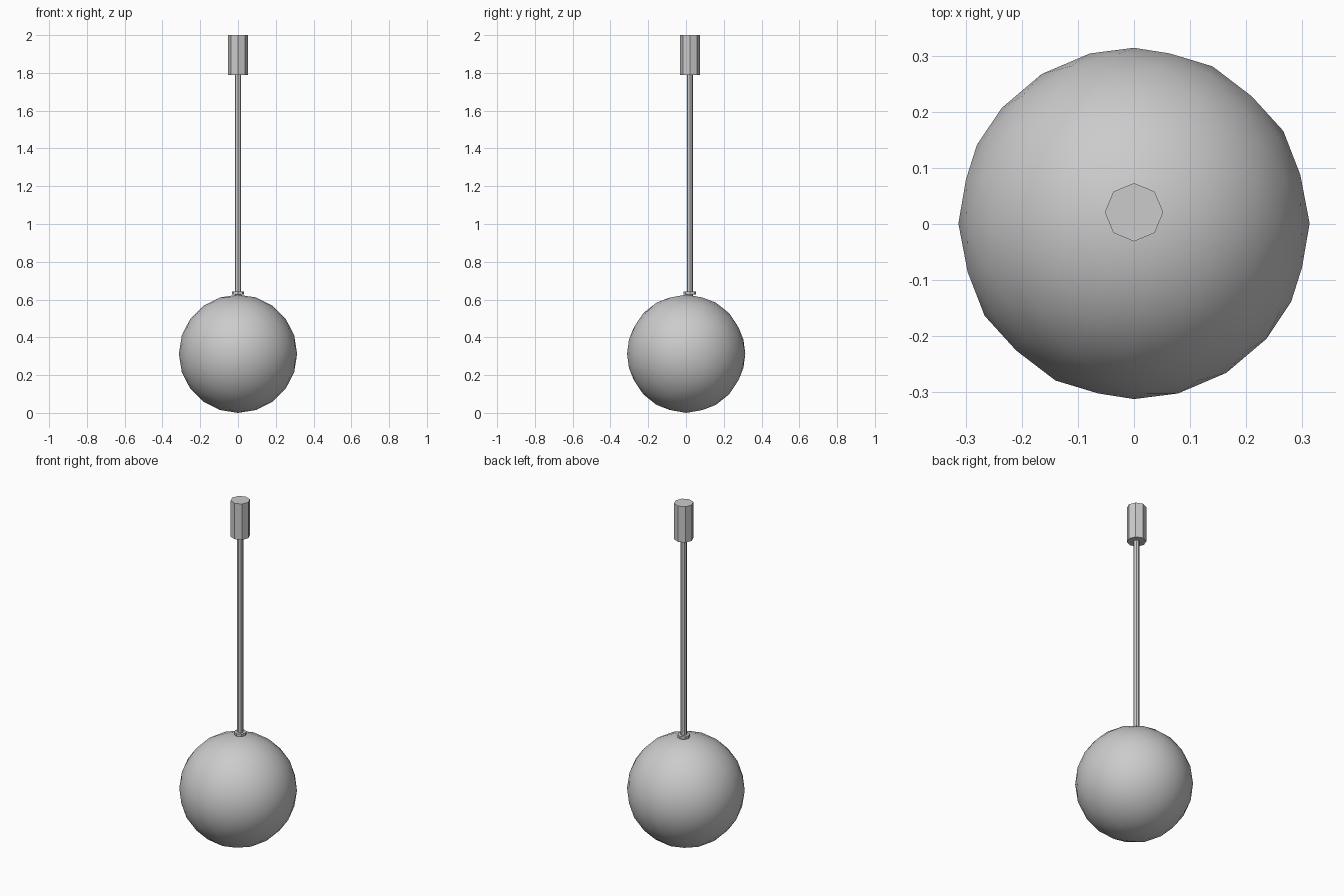
import bpy, math

if "Cube" in bpy.data.objects:
    bpy.data.objects.remove(bpy.data.objects["Cube"])

AXIS_Y = 0.021  # the shaft sits slightly behind the ball centre


def rod(name, radius, z0, z1, sides=8):
    """Flat-sided upright cylinder between two heights."""
    bpy.ops.mesh.primitive_cylinder_add(
        vertices=sides, radius=radius, depth=z1 - z0,
        location=(0, AXIS_Y, (z0 + z1) / 2))
    bpy.context.object.name = name
    return bpy.context.object


# Ball head: icosphere lying with its pole along y
bpy.ops.mesh.primitive_ico_sphere_add(
    subdivisions=3, radius=0.313, location=(0, 0.001, 0.313),
    rotation=(math.radians(90), 0, 0))
ball = bpy.context.object
ball.name = "ball_head"
bpy.ops.object.shade_smooth()

# Collar, shaft and grip
rod("collar", 0.033, 0.628, 0.643)
rod("shaft", 0.017, 0.60, 1.80)
rod("grip", 0.052, 1.79, 2.0)
